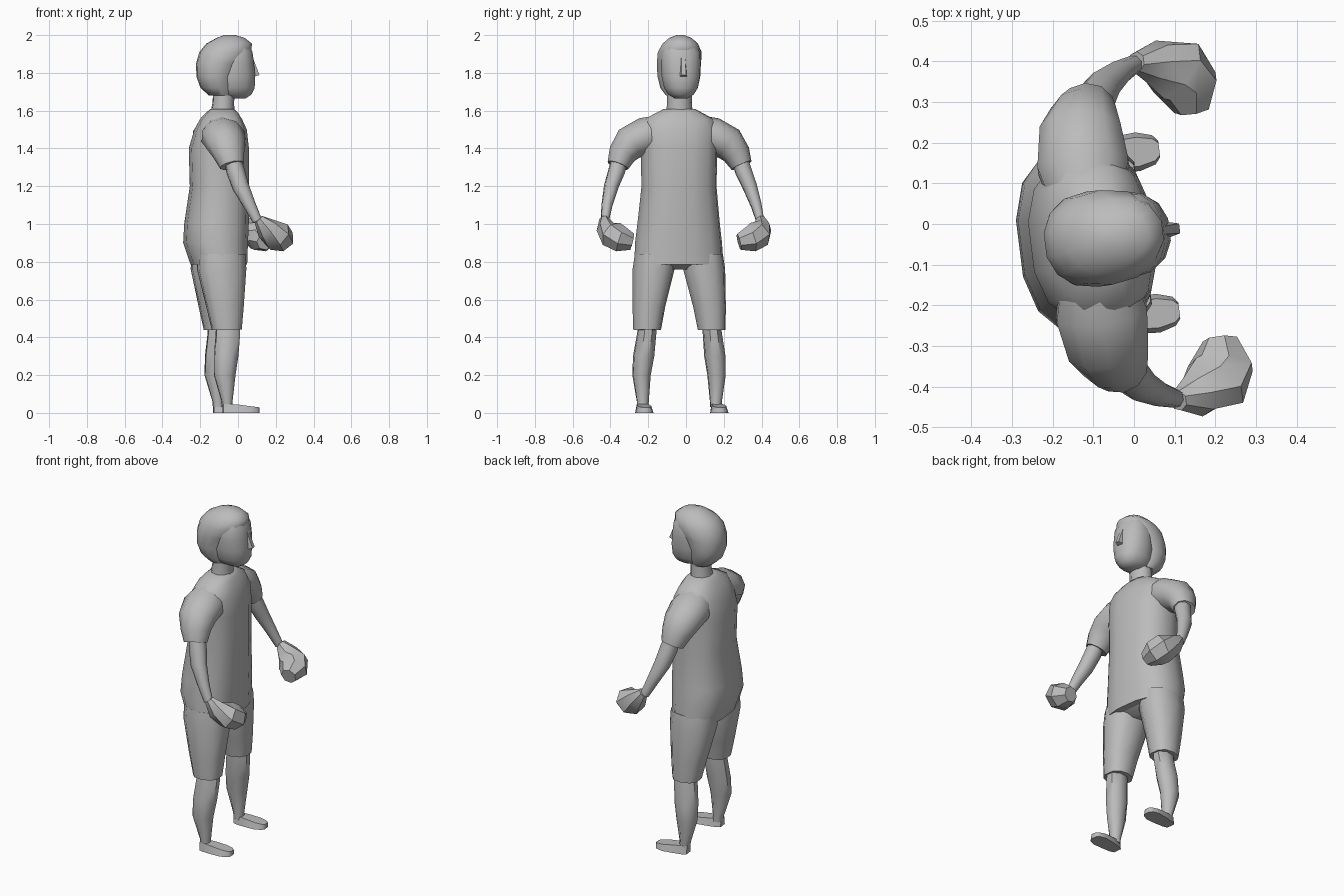
import bpy, bmesh, math
from mathutils import Vector, Matrix

grey = bpy.data.materials.new("plain grey")
grey.diffuse_color = (0.5, 0.5, 0.5, 1)
# the body is turned slightly about its neck axis; parts are built facing +x
POSE = Matrix.Translation((-0.08, -0.035, 0)) @ Matrix.Rotation(math.radians(-0.1), 4, 'Y') \
    @ Matrix.Rotation(math.radians(7.1), 4, 'Z')


def finish(bm, name, angle=50):
    bmesh.ops.recalc_face_normals(bm, faces=bm.faces)
    mesh = bpy.data.meshes.new(name)
    bm.to_mesh(mesh)
    bm.free()
    mesh.materials.append(grey)
    mesh.transform(POSE)
    ob = bpy.data.objects.new(name, mesh)
    bpy.context.collection.objects.link(ob)
    bpy.ops.object.select_all(action='DESELECT')
    ob.select_set(True)
    bpy.context.view_layer.objects.active = ob
    bpy.ops.object.shade_smooth_by_angle(angle=math.radians(angle))
    return ob


def loft(name, rings, sides=10, power=1.0, flat=True, angle=50):
    """Skin rings (x, y, z, radius_a, radius_b); flat rings stay horizontal."""
    bm = bmesh.new()
    cs = [Vector(r[:3]) for r in rings]
    loops = []
    for i, (x, y, z, ra, rb) in enumerate(rings):
        a, b = Vector((1, 0, 0)), Vector((0, 1, 0))
        if not flat:
            t = (cs[min(i + 1, len(cs) - 1)] - cs[max(i - 1, 0)]).normalized()
            a = (a - t * a.dot(t)).normalized()
            b = t.cross(a)
        loop = []
        for k in range(sides):
            q = 2 * math.pi * (k + 0.5) / sides
            c, s = math.cos(q), math.sin(q)
            c = math.copysign(abs(c) ** power, c)
            s = math.copysign(abs(s) ** power, s)
            loop.append(bm.verts.new(cs[i] + a * c * ra + b * s * rb))
        loops.append(loop)
    for p, q in zip(loops, loops[1:]):
        for k in range(sides):
            n = (k + 1) % sides
            bm.faces.new((p[k], p[n], q[n], q[k]))
    bm.faces.new(loops[0])
    bm.faces.new(loops[-1])
    return finish(bm, name, angle)


def spans(rows):
    """Turn (z, back, front, half_width) rows into rings."""
    return [((b + f) / 2, 0, z, (f - b) / 2, w) for z, b, f, w in rows]


# shirt body
loft("shirt", spans([
    (0.785, -0.165, 0.125, 0.238), (0.9, -0.205, 0.13, 0.232),
    (1.0, -0.2, 0.135, 0.22), (1.2, -0.17, 0.137, 0.2), (1.4, -0.175, 0.137, 0.205),
    (1.5, -0.145, 0.125, 0.208), (1.555, -0.115, 0.1, 0.185),
    (1.59, -0.085, 0.08, 0.12), (1.61, -0.06, 0.06, 0.082)]), 14, 0.8)

# crotch of the shorts
loft("shorts_seat", [(-0.02, 0, 0.76, 0.06, 0.1), (-0.02, 0, 0.80, 0.13, 0.2)], 10)

# neck
loft("neck", [(0, 0, 1.58, 0.066, 0.072), (0.005, 0, 1.64, 0.058, 0.066),
              (0.01, 0, 1.72, 0.058, 0.066)], 10)

# face and the hair cap that wraps round its back and top
loft("face", spans([
    (1.665, 0.04, 0.125, 0.035), (1.685, -0.02, 0.155, 0.068), (1.72, -0.04, 0.172, 0.09),
    (1.78, -0.04, 0.174, 0.103), (1.85, -0.04, 0.168, 0.107), (1.91, -0.03, 0.16, 0.104),
    (1.955, 0.0, 0.14, 0.08)]), 14, 0.88)
loft("hair", spans([
    (1.68, -0.07, 0.055, 0.07), (1.72, -0.115, 0.06, 0.098), (1.78, -0.137, 0.06, 0.112),
    (1.85, -0.139, 0.1, 0.118), (1.91, -0.122, 0.155, 0.117), (1.955, -0.085, 0.158, 0.094),
    (1.985, -0.03, 0.12, 0.06), (2.0, 0.01, 0.07, 0.02)]), 14, 0.92)

# nose
bm = bmesh.new()
v = [bm.verts.new(p) for p in [(0.16, -0.01, 1.885), (0.16, 0.01, 1.885), (0.15, -0.024, 1.775),
                               (0.15, 0.024, 1.775), (0.197, -0.012, 1.788), (0.197, 0.012, 1.788)]]
for f in [(0, 1, 5, 4), (0, 4, 2), (1, 3, 5), (2, 4, 5, 3), (0, 2, 3, 1)]:
    bm.faces.new([v[i] for i in f])
finish(bm, "nose", 30)

for side, s in (("left", 1), ("right", -1)):
    def limb(part, rings, sides=8, power=1.0, flat=True, angle=50):
        loft(side + "_" + part, [(x, y * s, z, a, b) for x, y, z, a, b in rings],
             sides, power, flat, angle)

    # short sleeve
    limb("sleeve", [(-0.02, 0.08, 1.49, 0.09, 0.09), (-0.02, 0.18, 1.465, 0.118, 0.1),
                    (-0.015, 0.265, 1.425, 0.105, 0.092), (-0.002, 0.305, 1.37, 0.085, 0.075),
                    (0.01, 0.33, 1.31, 0.066, 0.058)], 10, flat=False)
    # bare forearm
    limb("forearm", [(0.01, 0.315, 1.36, 0.045, 0.045), (0.028, 0.338, 1.28, 0.05, 0.046),
                     (0.05, 0.369, 1.2, 0.046, 0.04), (0.095, 0.398, 1.1, 0.034, 0.03),
                     (0.135, 0.415, 1.015, 0.026, 0.022)], 8, flat=False)
    # closed hand curling inward
    limb("hand", [(0.14, 0.42, 1.025, 0.028, 0.025), (0.185, 0.415, 0.975, 0.062, 0.052),
                  (0.238, 0.385, 0.94, 0.086, 0.076), (0.26, 0.345, 0.92, 0.08, 0.072),
                  (0.262, 0.285, 0.905, 0.045, 0.045)], 7, flat=False, angle=35)
    # shorts leg
    limb("shorts_leg", [(0, 0.172, 0.44, 0.08, 0.074), (-0.008, 0.162, 0.56, 0.1, 0.087),
                        (-0.022, 0.135, 0.76, 0.132, 0.112), (-0.022, 0.13, 0.84, 0.13, 0.105)],
         10, 0.85)
    # lower leg
    limb("lower_leg", [(0.0, 0.195, 0.03, 0.03, 0.032), (-0.002, 0.195, 0.06, 0.03, 0.033),
                       (-0.015, 0.2, 0.2, 0.06, 0.05), (-0.006, 0.19, 0.3, 0.068, 0.058),
                       (0.006, 0.175, 0.42, 0.068, 0.052), (0.005, 0.172, 0.46, 0.066, 0.05)], 8)
    # flat shoe, sloping down to the toe
    bm = bmesh.new()
    outline = [(-0.025, 0.025), (0.0, 0.036), (0.06, 0.044), (0.115, 0.048), (0.155, 0.036), (0.168, 0.02)]
    pts = [(x, w) for x, w in outline] + [(x, -w) for x, w in reversed(outline)]
    low = [bm.verts.new((x, s * 0.2 + w, 0)) for x, w in pts]
    top = [bm.verts.new((x, s * 0.2 + w * 0.75, 0.048 - 0.13 * max(x - 0.02, 0))) for x, w in pts]
    n = len(pts)
    for k in range(n):
        bm.faces.new((low[k], low[(k + 1) % n], top[(k + 1) % n], top[k]))
    for k in range(n // 2 - 1):
        bm.faces.new((top[k], top[k + 1], top[n - 2 - k], top[n - 1 - k]))
    bm.faces.new(low)
    finish(bm, side + "_foot")
